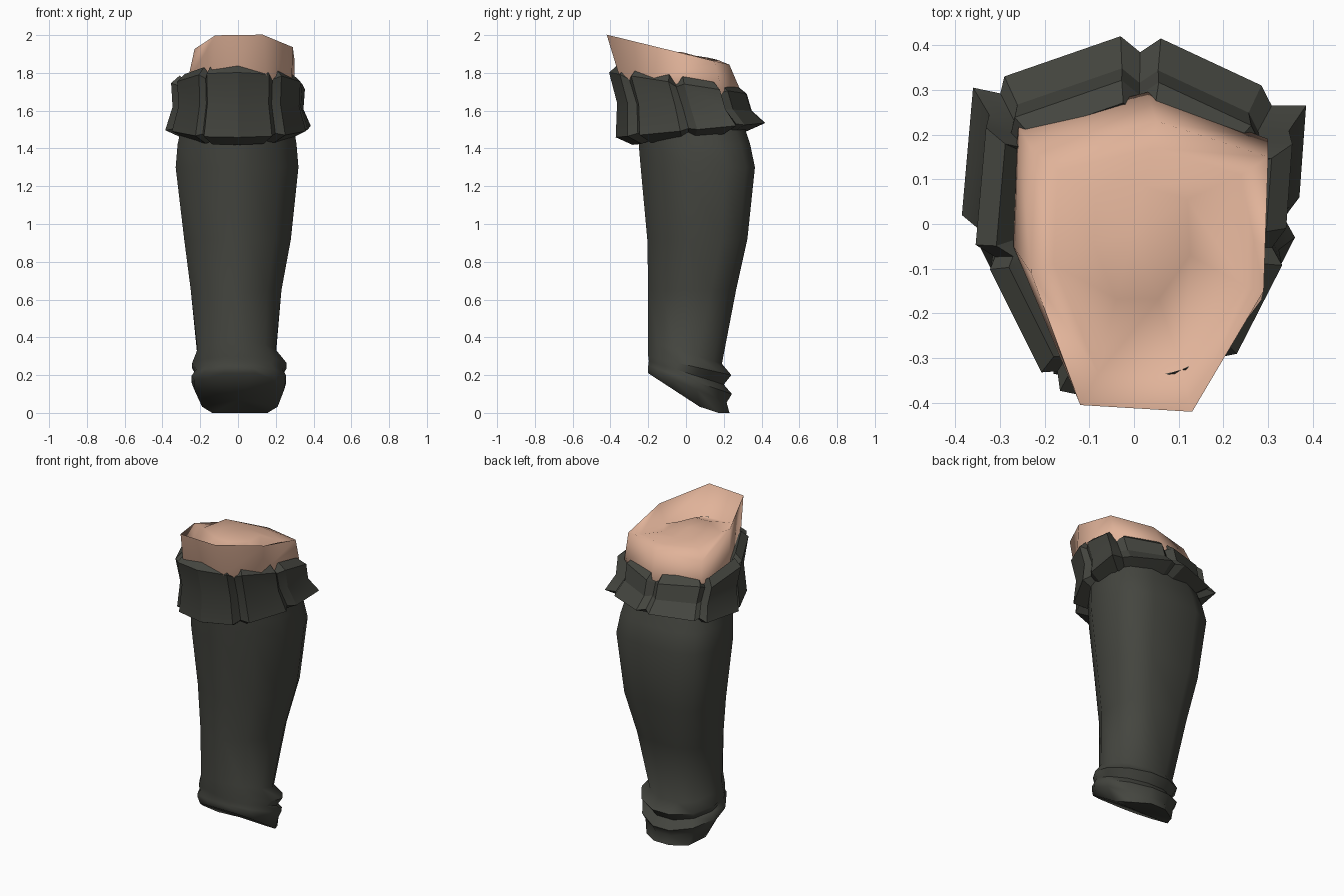
import bpy, bmesh, math

if "Cube" in bpy.data.objects:
    bpy.data.objects.remove(bpy.data.objects["Cube"])


def material(name, rgb):
    m = bpy.data.materials.new(name)
    m.diffuse_color = (*rgb, 1)
    m.use_nodes = True
    m.node_tree.nodes["Principled BSDF"].inputs["Base Color"].default_value = m.diffuse_color
    return m


SOCK = material("dark sock", (0.058, 0.060, 0.050))
SKIN = material("skin", (0.75, 0.45, 0.32))


def loft(name, rings, mat, smooth=None, end=None):
    """Skin a list of equal rings; end is an optional cap centre."""
    bm = bmesh.new()
    vs = [[bm.verts.new(p) for p in ring] for ring in rings]
    n = len(vs[0])
    for a, b in zip(vs, vs[1:]):
        for i in range(n):
            j = (i + 1) % n
            bm.faces.new((a[i], a[j], b[j], b[i]))
    if end:
        c = bm.verts.new(end)
        for i in range(n):
            bm.faces.new((vs[-1][i], vs[-1][(i + 1) % n], c))
    bmesh.ops.recalc_face_normals(bm, faces=bm.faces)
    me = bpy.data.meshes.new(name)
    bm.to_mesh(me)
    bm.free()
    me.materials.append(mat)
    ob = bpy.data.objects.new(name, me)
    bpy.context.collection.objects.link(ob)
    if smooth:
        bpy.ops.object.select_all(action='DESELECT')
        ob.select_set(True)
        bpy.context.view_layer.objects.active = ob
        bpy.ops.object.shade_smooth_by_angle(angle=math.radians(smooth))
    return ob


def oval(xl, xr, yf, yb, zf, zb, back=1.0, front=1.0, n=12):
    """Tilted oval ring between limits; powers < 1 square off either half."""
    pts = []
    for i in range(n):
        a = 2 * math.pi * (i + 0.5) / n
        k = 1 / math.cos(math.pi / n)          # flats reach the limits
        c, s = math.cos(a) * k, math.sin(a) * k
        p = back if s > 0 else front
        c = math.copysign(min(1, abs(c) ** p), c)
        s = math.copysign(min(1, abs(s) ** p), s)
        t = (s + 1) / 2
        pts.append(((xl + xr) / 2 + c * (xr - xl) / 2, yf + t * (yb - yf),
                    max(0, zf + t * (zb - zf))))
    return pts


# Sock leg: calf, ankle, then the two wrinkles above the slanted opening
loft("sock_leg", [oval(*r) for r in (
    (-.28, .28, -.27, .28, 1.62, 1.60, .7, 1.2),
    (-.32, .31, -.25, .34, 1.42, 1.42, .6, 1.2),
    (-.33, .32, -.24, .365, 1.30, 1.30, .56, 1.2),
    (-.285, .28, -.205, .325, .92, .92, .55, 1.2),
    (-.25, .23, -.20, .265, .65, .65, .65, 1.2),
    (-.215, .20, -.20, .19, .38, .26, .85, 1.05),
    (-.243, .258, -.20, .24, .30, .20, 1.05, 1),
    (-.222, .235, -.197, .20, .275, .15, 1.05, .95),
    (-.245, .255, -.20, .243, .25, .10, 1.1, .9),
    (-.232, .245, -.20, .215, .235, .055, 1.1, .85),
    (-.19, .21, -.20, .23, .21, -.07, 1, .65))],
    SOCK, 62, end=(0, .02, .07))

# Pleated cuff: seven panels (corner points) with a groove after each one
panels = [((-.18, -.335), (0, -.372), (.18, -.31)),
          ((.25, -.245), (.36, -.03)),
          ((.37, .06), (.385, .265)), ((.285, .31), (.06, .415)),
          ((-.03, .42), (-.29, .33)), ((-.36, .305), (-.385, .02)),
          ((-.35, -.04), (-.225, -.29))]
outline = []
for k, panel in enumerate(panels):
    b, nxt = panel[-1], panels[(k + 1) % len(panels)][0]
    outline += [(*p, 0) for p in panel]
    outline.append(((b[0] + nxt[0]) * .46, (b[1] + nxt[1]) * .46, 1))


def cuff_ring(scale, shift, zf, zb, dip):
    return [(x * scale, y * scale + shift,
             zf + (y + .36) / .78 * (zb - zf) + groove * dip)
            for x, y, groove in outline]


loft("sock_cuff", [cuff_ring(*r) for r in (
    (.70, -.05, 1.78, 1.68, 0),
    (.80, -.065, 1.84, 1.73, -.04),
    (.92, -.065, 1.80, 1.69, -.02),
    (.90, -.03, 1.64, 1.60, 0),
    (1.0, 0, 1.46, 1.535, .01),
    (.76, 0, 1.42, 1.49, .01))], SOCK, 25)

# Bare knee stub: wall up to a slanted rim; the domed top sinks into a deep
# groove behind the front rim
base = [(-.14, -.35), (.15, -.355), (.285, -.17), (.30, .19),
        (.03, .295), (-.26, .22), (-.27, -.05)]
rim = [(-.12, -.405), (.13, -.42), (.29, -.15), (.30, .15),
       (.05, .23), (-.23, .17), (-.23, -.11)]
inner = [(-.08, -.335, .14), (.11, -.335, .15), (.25, -.14, .11),
         (.24, .11, .02), (.04, .17, -.01), (-.17, .12, -.01),
         (-.18, -.09, .02)]


def slope(y):
    return 2.0 - (y + .41) * .245


def rim_z(x, y):
    return slope(y) - (.03 if x < -.2 and y > 0 else 0)


loft("knee_skin", [
    [(x * .78, y * .78, 1.58) for x, y in base],
    [(x, y, 1.79 - (y + .36) * .15) for x, y in base],
    [(x, y, rim_z(x, y)) for x, y in rim],
    [(x, y, slope(y) - d) for x, y, d in inner],
    [(x * .5, y * .5, slope(y * .5) - d * .25) for x, y, d in inner]],
    SKIN, 88, end=(0, -.02, 1.91))
